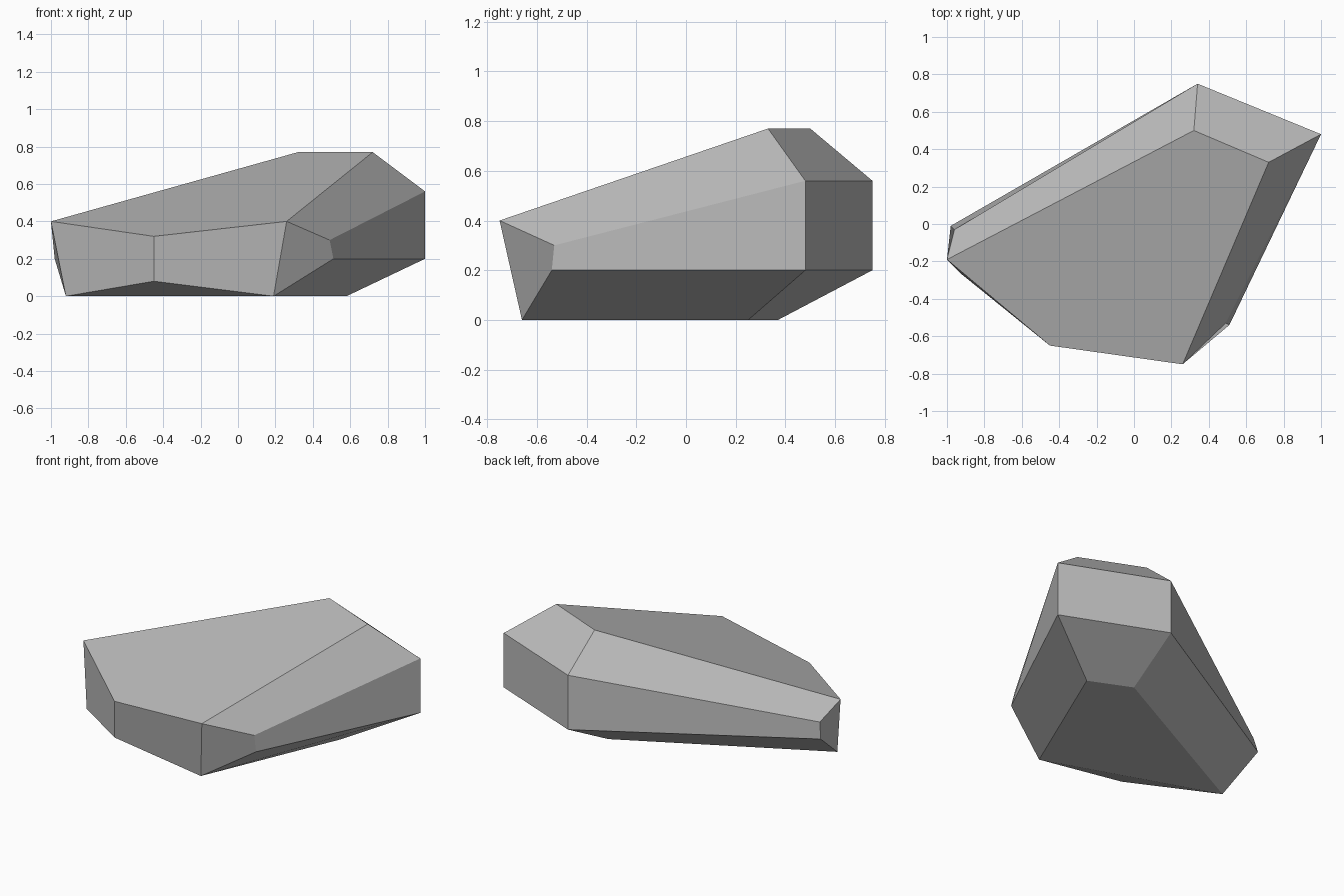
import bpy
import bmesh

cube = bpy.data.objects.get("Cube")
if cube:
    bpy.data.objects.remove(cube, do_unlink=True)

# Stone colour
stone = bpy.data.materials.new("stone_grey")
stone.use_nodes = True
grey = (0.5, 0.5, 0.5, 1)
stone.diffuse_color = grey
shader = stone.node_tree.nodes["Principled BSDF"]
shader.inputs["Base Color"].default_value = grey
shader.inputs["Roughness"].default_value = 0.9

# Corners of the rock, named by letter
corners = {
    # sloping top
    "A": (-1, -.19, .4), "B": (-.45, -.65, .32), "C": (.26, -.75, .4),
    "D": (.72, .33, .77), "E": (.32, .5, .77),
    # upper rim of the sides
    "F": (1, .48, .56), "G": (.34, .75, .56),
    "H": (.49, -.53, .3), "I": (-.96, -.03, .3),
    # lower rim of the sides
    "f": (1, .48, .2), "g": (.34, .75, .2),
    "h": (.51, -.54, .2), "i": (-.98, -.01, .2),
    # underside
    "J": (-.92, -.27, 0), "K": (-.45, -.65, .08), "L": (.19, -.66, 0),
    "M": (.58, .25, 0), "N": (.31, .37, 0),
}

# Facets: top, upper slopes, sides, ends, front, lower slopes, underside
facets = ("ABCDE EDFG DCHF AEGI GFfg FHhf IGgi CLhH AIiJ "
          "AJKB BKLC gfMN fhLM igNJ LKJ JNML").split()

bm = bmesh.new()
vert = {name: bm.verts.new(co) for name, co in corners.items()}
for facet in facets:
    bm.faces.new([vert[c] for c in facet])
bmesh.ops.recalc_face_normals(bm, faces=bm.faces)

mesh = bpy.data.meshes.new("rock")
bm.to_mesh(mesh)
bm.free()
mesh.materials.append(stone)
rock = bpy.data.objects.new("rock", mesh)
bpy.context.collection.objects.link(rock)
